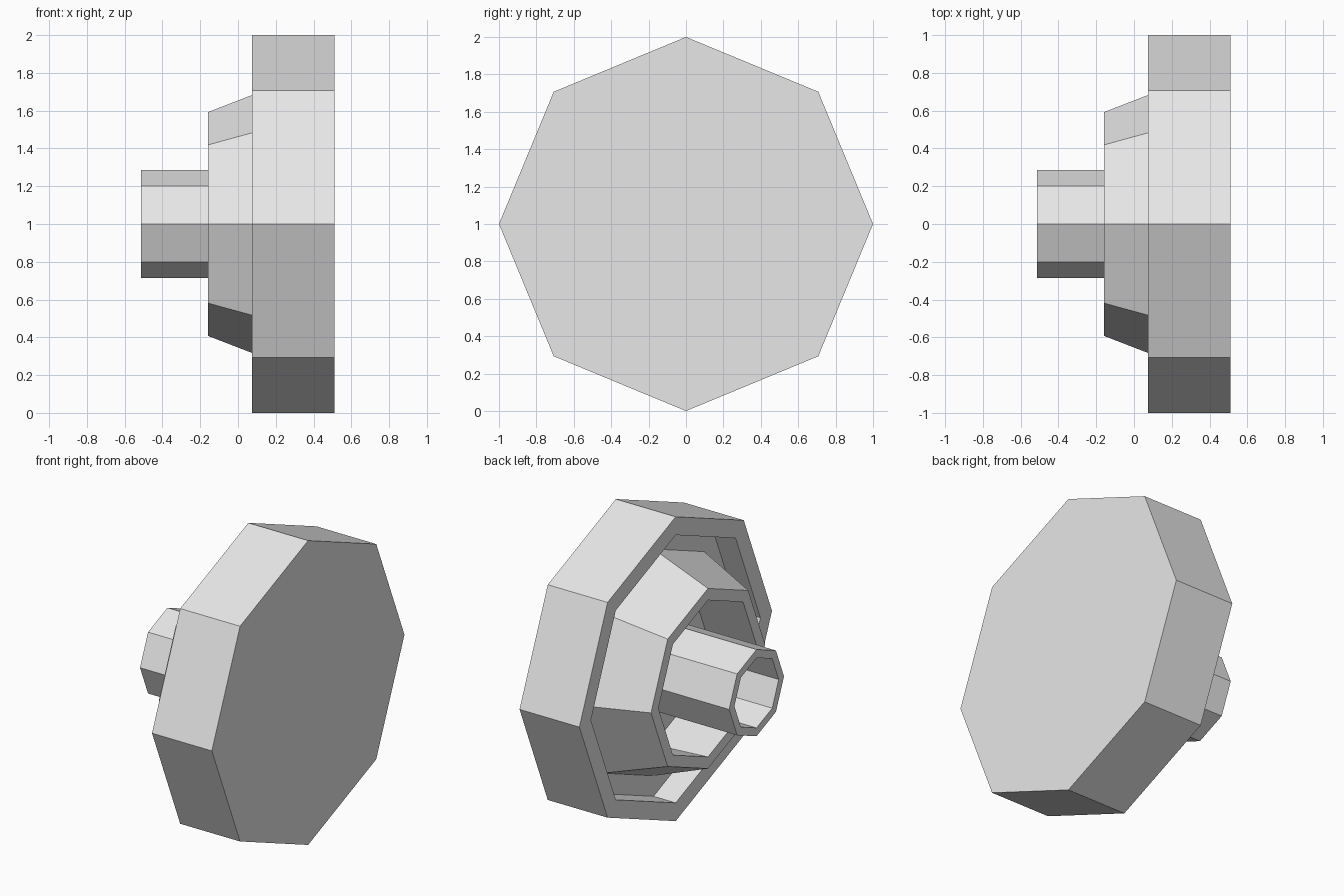
import bpy
import bmesh
from math import sin, cos, tau

cube = bpy.data.objects.get("Cube")
if cube:
    bpy.data.objects.remove(cube, do_unlink=True)

SIDES = 8
AXIS_Z = 1.0
FLOOR = 0.236  # depth of the recess inside the drum

grey = bpy.data.materials.new("light_grey")
grey.use_nodes = True
colour = (0.8, 0.8, 0.8, 1)
grey.diffuse_color = colour
grey.node_tree.nodes["Principled BSDF"].inputs["Base Color"].default_value = colour


def lathe(name, profile, capped=False):
    """Turn an (x, radius) profile around the x axis with flat sides."""
    bm = bmesh.new()
    rings = []
    for x, r in profile:
        rings.append([bm.verts.new((x, r * sin(tau * i / SIDES),
                                    AXIS_Z + r * cos(tau * i / SIDES)))
                      for i in range(SIDES)])
    for a, b in zip(rings, rings[1:]):
        for i in range(SIDES):
            j = (i + 1) % SIDES
            bm.faces.new((a[i], b[i], b[j], a[j]))
    if capped:
        bm.faces.new(rings[0])
        bm.faces.new(rings[-1])
    bmesh.ops.recalc_face_normals(bm, faces=bm.faces)
    mesh = bpy.data.meshes.new(name)
    bm.to_mesh(mesh)
    bm.free()
    mesh.materials.append(grey)
    obj = bpy.data.objects.new(name, mesh)
    bpy.context.collection.objects.link(obj)
    return obj


# Wide drum: closed outer plate, side wall, rim and recessed floor
lathe("drum", [(0.51, 1), (0.075, 1), (0.075, 0.88), (FLOOR, 0.88)], capped=True)

# Tapered collar rising from the recess
lathe("tapered_collar", [(FLOOR, 0.745), (-0.16, 0.592), (-0.16, 0.515), (FLOOR, 0.54)])

# Hollow central hub
lathe("hub", [(FLOOR, 0.285), (-0.513, 0.285), (-0.513, 0.23), (FLOOR, 0.23)])
